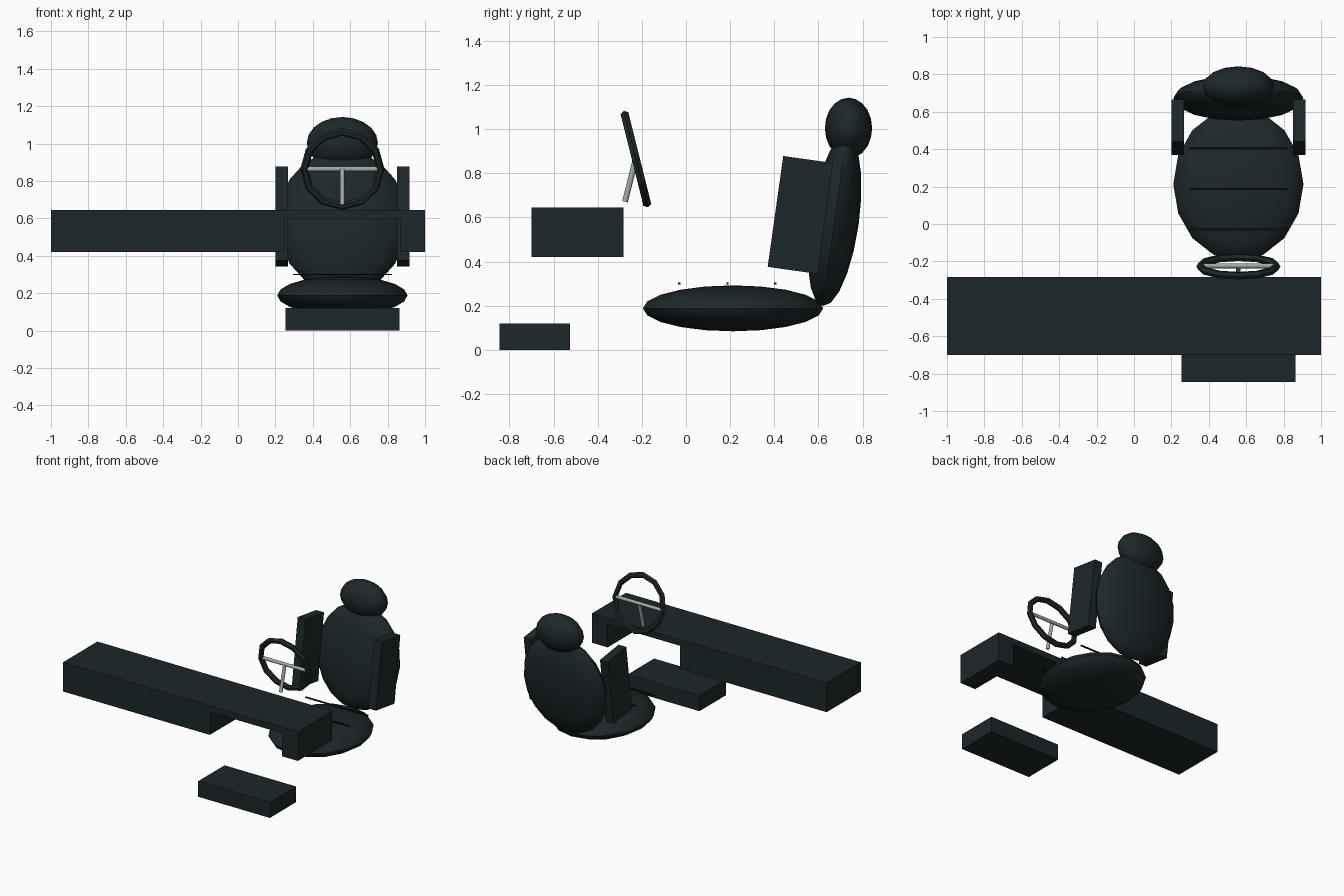
import bpy, bmesh
from math import radians

if "Cube" in bpy.data.objects:
    bpy.data.objects.remove(bpy.data.objects["Cube"])

X = 0.558  # driver centre line


def material(name, rgb):
    m = bpy.data.materials.new(name)
    m.diffuse_color = (*rgb, 1)
    m.use_nodes = True
    m.node_tree.nodes["Principled BSDF"].inputs["Base Color"].default_value = m.diffuse_color
    return m


dark = material("dark_trim", (0.012, 0.02, 0.023))
black = material("seam_black", (0.004, 0.005, 0.006))
metal = material("metal", (0.36, 0.4, 0.39))


def finish(name, mat, smooth=False):
    o = bpy.context.object
    o.name = name
    o.data.materials.append(mat)
    if smooth:
        bpy.ops.object.transform_apply(location=False, rotation=False, scale=True)
        bpy.ops.object.shade_smooth_by_angle(angle=radians(40))
    return o


def box(name, loc, size, mat=dark, tilt=0):
    bpy.ops.mesh.primitive_cube_add(size=1, location=loc, rotation=(radians(tilt), 0, 0))
    bpy.context.object.scale = size
    return finish(name, mat)


def pad(name, loc, radii, tilt=0):
    bpy.ops.mesh.primitive_uv_sphere_add(segments=16, ring_count=10, location=loc,
                                         rotation=(radians(tilt), 0, 0))
    bpy.context.object.scale = radii
    return finish(name, dark, True)


def rod(name, loc, radius, length, rot):
    bpy.ops.mesh.primitive_cylinder_add(vertices=10, radius=radius, depth=length,
                                        location=loc, rotation=rot)
    return finish(name, metal, True)


# dashboard with knee cut-out: front profile extruded in y
profile = [(-1, 0.42), (0.25, 0.42), (0.25, 0.597), (0.865, 0.597),
           (0.865, 0.42), (1, 0.42), (1, 0.645), (-1, 0.645)]
bm = bmesh.new()
face = bm.faces.new([bm.verts.new((x, -0.70, z)) for x, z in profile])
ext = bmesh.ops.extrude_face_region(bm, geom=[face])
bmesh.ops.translate(bm, vec=(0, 0.417, 0),
                    verts=[v for v in ext["geom"] if isinstance(v, bmesh.types.BMVert)])
bmesh.ops.recalc_face_normals(bm, faces=bm.faces)
mesh = bpy.data.meshes.new("dashboard")
bm.to_mesh(mesh)
bm.free()
mesh.materials.append(dark)
bpy.context.collection.objects.link(bpy.data.objects.new("dashboard", mesh))

# foot plate
box("foot_plate", (X, -0.685, 0.06), (0.61, 0.32, 0.12))

# seat pads
pad("seat_cushion", (X, 0.213, 0.188), (0.348, 0.408, 0.104))
pad("seat_back", (X, 0.673, 0.583), (0.348, 0.11, 0.388), -8)
pad("headrest", (X, 0.736, 1.004), (0.19, 0.107, 0.138))

# side bolsters
for label, side in (("left", -1), ("right", 1)):
    box(label + "_bolster", (X + side * 0.325, 0.518, 0.611), (0.066, 0.228, 0.507), dark, -8)

# cushion seams
for i, y in enumerate((-0.03, 0.188, 0.405)):
    box(f"seam_{i + 1}", (X, y, 0.3), (0.53, 0.011, 0.008), black)

# steering wheel rim, crossbar and column
bpy.ops.mesh.primitive_torus_add(major_segments=12, minor_segments=6, major_radius=0.204,
                                 minor_radius=0.021, location=(X, -0.227, 0.864),
                                 rotation=(radians(104), 0, 0))
finish("wheel_rim", dark)
rod("wheel_crossbar", (X, -0.224, 0.864), 0.013, 0.39, (0, radians(90), 0))
rod("wheel_column", (X, -0.252, 0.768), 0.013, 0.2, (radians(-14), 0, 0))
